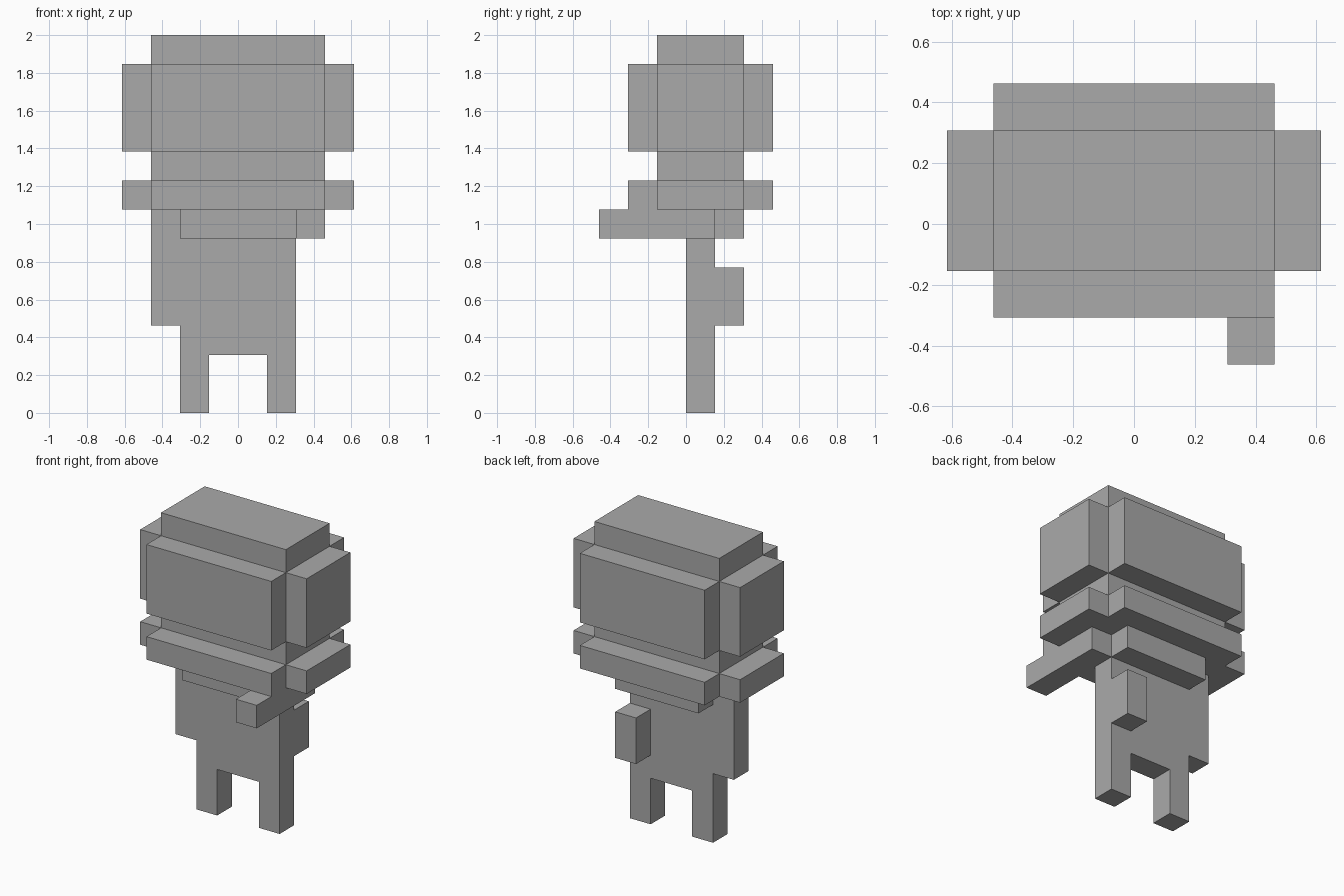
import bpy
import bmesh
from mathutils import Vector

cube = bpy.data.objects.get("Cube")
if cube:
    bpy.data.objects.remove(cube, do_unlink=True)

U = 2 / 13  # edge of one block; the figure is 13 blocks tall

grey = bpy.data.materials.new("plain grey")
grey.use_nodes = True
colour = (0.4, 0.4, 0.4, 1)
grey.diffuse_color = colour
grey.node_tree.nodes["Principled BSDF"].inputs["Base Color"].default_value = colour


def prism(name, outline, z0, z1):
    """Extrude an outline (x, y in blocks) from z0 up to z1."""
    bm = bmesh.new()
    base = bm.faces.new([bm.verts.new((x * U, y * U, z0 * U)) for x, y in outline])
    top = bmesh.ops.extrude_face_region(bm, geom=[base], use_keep_orig=True)["geom"]
    verts = [v for v in top if isinstance(v, bmesh.types.BMVert)]
    bmesh.ops.translate(bm, vec=Vector((0, 0, (z1 - z0) * U)), verts=verts)
    bmesh.ops.recalc_face_normals(bm, faces=bm.faces)
    mesh = bpy.data.meshes.new(name)
    bm.to_mesh(mesh)
    bm.free()
    mesh.materials.append(grey)
    obj = bpy.data.objects.new(name, mesh)
    bpy.context.collection.objects.link(obj)
    return obj


def box(name, x, y, z):
    outline = [(x[0], y[0]), (x[1], y[0]), (x[1], y[1]), (x[0], y[1])]
    return prism(name, outline, *z)


# Cross-shaped layer of the head: a slab with its four corners notched out
half = [(3, -2), (3, -1), (4, -1), (4, 2), (3, 2), (3, 3)]
cross = half + [(-x, y) for x, y in reversed(half)]

# Legs and torso
for side, x in (("left", (1, 2)), ("right", (-2, -1))):
    box(side + "_leg", x, (0, 1), (0, 2))
box("torso", (-2, 2), (0, 1), (2, 6))

# Right arm hangs down, left arm reaches forward
box("right_arm", (-3, -2), (0, 1), (3, 7))
box("left_arm", (2, 3), (-3, 1), (6, 7))

# Pouch on the back
box("back_pouch", (1, 2), (1, 2), (3, 5))

# Neck collar, then the stacked head
box("collar", (-2, 2), (-1, 2), (6, 7))
prism("jaw_brim", cross, 7, 8)
box("face_band", (-3, 3), (-1, 2), (8, 9))
prism("head_shell", cross, 9, 12)
box("head_top", (-3, 3), (-1, 2), (12, 13))
